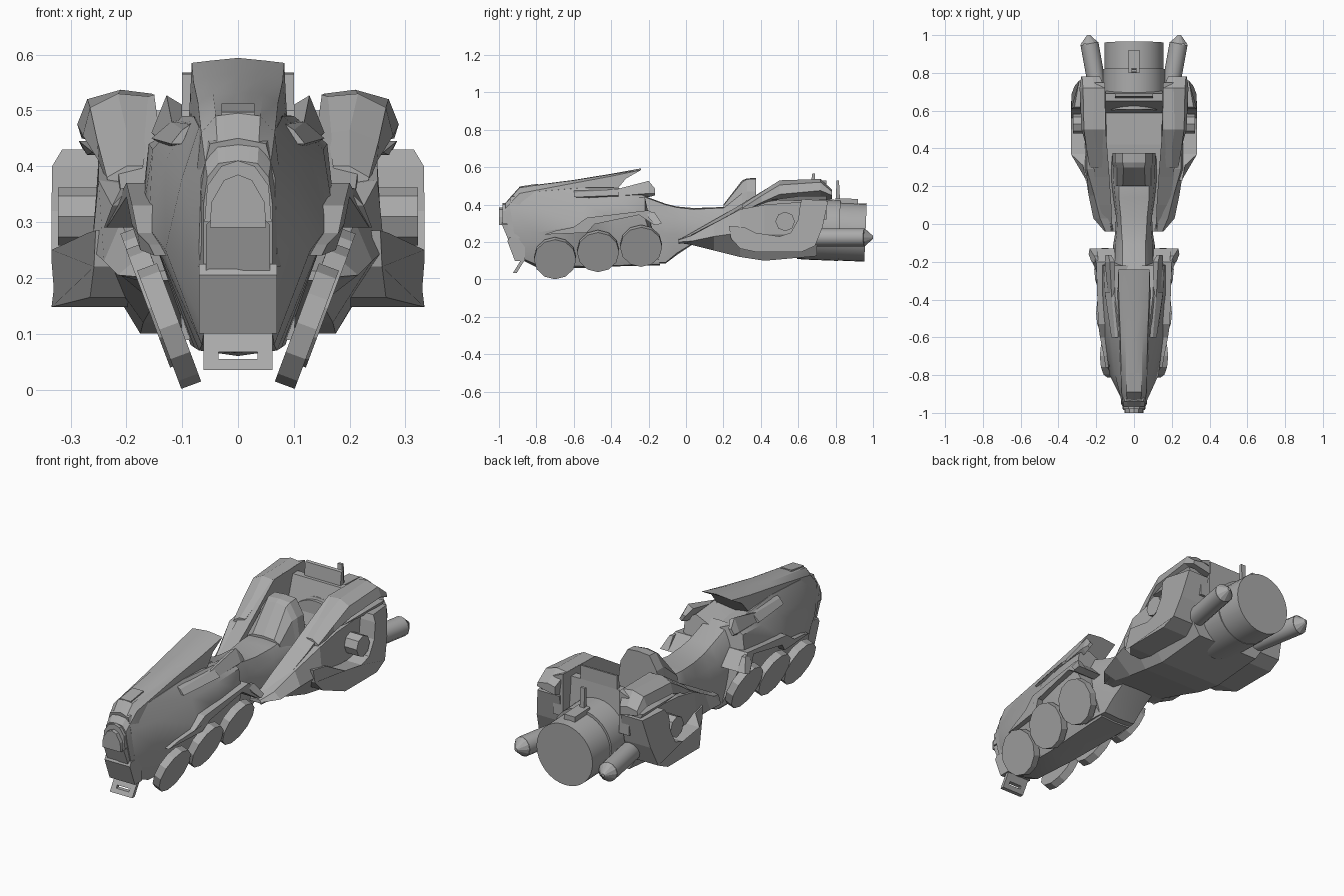
import bpy, bmesh, math
from mathutils import Vector

grey = bpy.data.materials.new("plain grey")
grey.diffuse_color = (0.4, 0.4, 0.4, 1)


def finish(o, name, smooth=False):
    o.name = name
    o.data.materials.append(grey)
    if smooth:
        bpy.ops.object.select_all(action='DESELECT')
        o.select_set(True)
        bpy.context.view_layer.objects.active = o
        bpy.ops.object.shade_smooth_by_angle(angle=math.radians(32))
    return o


def skin(name, rings, smooth=False):
    """Join rings of points into a closed, capped solid."""
    bm = bmesh.new()
    rows = [[bm.verts.new(p) for p in r] for r in rings]
    n = len(rows[0])
    for a, b in zip(rows, rows[1:]):
        for i in range(n):
            j = (i + 1) % n
            bm.faces.new((a[i], a[j], b[j], b[i]))
    bm.faces.new(rows[0])
    bm.faces.new(rows[-1])
    bmesh.ops.recalc_face_normals(bm, faces=bm.faces)
    me = bpy.data.meshes.new(name)
    bm.to_mesh(me)
    bm.free()
    o = bpy.data.objects.new(name, me)
    bpy.context.collection.objects.link(o)
    return finish(o, name, smooth)


def loft(name, sections, smooth=False):
    """Symmetric hull: each section is y plus half outline (x, z[, dy]), top centre to bottom centre."""
    rings = []
    for y, pts in sections:
        right = [(p[0], y + (p[2] if len(p) > 2 else 0), p[1]) for p in pts]
        rings.append(right + [(-x, b, z) for x, b, z in reversed(right[1:-1])])
    return skin(name, rings, smooth)


def side_loft(name, sections, smooth=False):
    for s, tag in ((1, "_right"), (-1, "_left")):
        skin(name + tag, [[(s * x, y, z) for x, z in pts] for y, pts in sections], smooth)


def plate(name, pts, x0, x1):
    return skin(name, [[(x0, p[0], p[1]) for p in pts], [(x1, p[0], p[1]) for p in pts]])


def side_plate(name, pts, x0):
    """Side profile (y, z, outer x), mirrored to both sides."""
    for s, tag in ((1, "_right"), (-1, "_left")):
        skin(name + tag, [[(s * x0, y, z) for y, z, x in pts], [(s * x, y, z) for y, z, x in pts]])


def rod(name, a, b, r, sides, r2=None, smooth=False):
    a, b = Vector(a), Vector(b)
    q = (b - a).to_track_quat('Z', 'Y')
    bpy.ops.mesh.primitive_cone_add(vertices=sides, radius1=r, radius2=r if r2 is None else r2,
                                    depth=(b - a).length, location=(a + b) / 2, rotation=q.to_euler())
    return finish(bpy.context.object, name, smooth)


# front hull with sloping flanks
loft("front_hull", [
    (-.94, [(0, .45, .01), (.05, .44), (.066, .38), (.07, .25, .02), (.06, .11, .07), (0, .10, .07)]),
    (-.80, [(0, .49), (.07, .47), (.10, .38), (.13, .25), (.065, .08), (0, .065)]),
    (-.55, [(0, .50), (.08, .49), (.13, .41), (.16, .29), (.07, .07), (0, .06)]),
    (-.38, [(0, .46), (.10, .49), (.153, .43), (.17, .32), (.078, .075), (0, .07)]),
    (-.22, [(0, .43), (.10, .475), (.16, .44), (.172, .33), (.085, .08, .08), (0, .075, .08)]),
], True)

# raised hood overhanging the cockpit
loft("hood", [
    (-.965, [(0, .41), (.035, .405), (.055, .38), (.062, .33), (.062, .22, .03), (0, .22, .03)]),
    (-.89, [(0, .495), (.04, .49), (.066, .46), (.073, .40), (.076, .22), (0, .22)]),
    (-.60, [(0, .532), (.045, .53), (.072, .515), (.08, .46), (.085, .30), (0, .30)]),
    (-.40, [(0, .565), (.05, .562), (.08, .552), (.085, .50), (.09, .38), (0, .38)]),
    (-.24, [(0, .594), (.05, .589), (.083, .585), (.085, .54, -.08), (.09, .45, -.155), (0, .45, -.155)]),
], True)
plate("hood_lamp", [(-.89, .47), (-.89, .497), (-.79, .512), (-.79, .48)], -.03, .03)

# nose: stepped chevrons, grille, lower box and slotted bumper
loft("nose_chevron_back", [(y, [(0, .41), (.03, .40), (.055, .365), (.06, .30), (0, .30)]) for y in (-.98, -.90)])
loft("nose_chevron_front", [(y, [(0, .385), (.025, .375), (.048, .335), (.05, .29), (0, .29)]) for y in (-1.0, -.92)])
loft("grille", [(-.985, [(0, .345), (.02, .335), (.057, .295), (.057, .20, .04), (0, .20, .04)]),
                (-.90, [(0, .345), (.02, .335), (.057, .295), (.057, .20), (0, .20)])])
plate("nose_box", [(-.955, .205), (-.945, .225), (-.86, .225), (-.86, .10), (-.915, .10)], -.07, .07)


def bumper_bar(name, t0, t1, x0, x1):
    at = lambda t, d: (-.885 - .04 * t + d, .10 - .065 * t)
    plate(name, [at(t0, 0), at(t1, 0), at(t1, .02), at(t0, .02)], x0, x1)


bumper_bar("bumper_top", 0, .5, -.062, .062)
bumper_bar("bumper_bottom", .7, 1, -.062, .062)
for s in (-1, 1):
    bumper_bar("bumper_end", .5, .7, s * .035, s * .062)

# six leaning wheels
for i, (y, x, z) in enumerate([(-.70, .128, .112), (-.47, .148, .15), (-.24, .158, .178)]):
    for s in (1, -1):
        ax = Vector((s * .936, 0, -.35))
        c = Vector((s * x, y, z))
        rod(f"wheel_{i + 1}", c - ax * .024, c + ax * .014, .113, 12)

# fenders, scoops and cockpit rim tips
side_plate("fender", [(-.76, .24, .15), (-.70, .26, .16), (-.60, .28, .18), (-.53, .33, .19), (-.20, .37, .20),
                      (-.13, .30, .235), (-.17, .29, .235), (-.25, .345, .20), (-.49, .295, .19), (-.53, .25, .175)], .09)
side_plate("handle_guard", [(-.21, .365, .19), (-.17, .36, .21), (-.13, .30, .235), (-.16, .29, .24), (-.2, .33, .225)], .19)
side_loft("scoop", [
    (-.60, [(.085, .475), (.10, .465), (.12, .44), (.10, .44)]),
    (-.36, [(.08, .485), (.12, .48), (.155, .45), (.12, .43)]),
])
side_loft("cockpit_rim", [
    (-.45, [(.10, .46), (.115, .462), (.13, .44), (.11, .43)]),
    (-.20, [(.10, .51), (.128, .527), (.155, .46), (.135, .44)]),
    (-.165, [(.12, .48), (.135, .485), (.152, .46), (.14, .45)]),
])

# saddle and waist
loft("waist", [
    (-.26, [(0, .46), (.06, .455), (.10, .40), (.11, .25), (.10, .09), (0, .08)]),
    (-.11, [(0, .405), (.06, .40), (.10, .33), (.11, .24), (.09, .09), (0, .085)]),
    (-.05, [(0, .39), (.065, .385), (.092, .32), (.10, .24), (.09, .14), (0, .13)]),
    (.04, [(0, .382), (.07, .375), (.087, .31), (.095, .25), (.09, .195), (0, .19)]),
    (.14, [(0, .385), (.08, .38), (.10, .33), (.11, .25), (.10, .18), (0, .18)]),
    (.24, [(0, .39), (.08, .385), (.11, .35), (.12, .28), (.12, .16), (0, .16)]),
    (.36, [(0, .36), (.08, .36), (.11, .34), (.12, .28), (.12, .16), (0, .16)]),
], True)

# arched backrest
loft("backrest", [
    (.20, [(0, .40), (.06, .395), (.09, .38), (.105, .33), (0, .30)]),
    (.30, [(0, .53), (.055, .52), (.09, .46), (.11, .35), (0, .30)]),
    (.325, [(0, .54), (.06, .535), (.10, .47), (.115, .35), (0, .30)]),
    (.375, [(0, .543), (.06, .538), (.10, .47), (.115, .35), (0, .30)]),
])

# rear hull with sunken deck
loft("rear_hull", [
    (-.04, [(0, .21), (.11, .21), (.12, .215), (.15, .21), (.155, .20), (.12, .195), (0, .195)]),
    (.03, [(0, .22), (.12, .22), (.13, .24), (.18, .235), (.215, .205), (.14, .185), (0, .185)]),
    (.15, [(0, .25), (.13, .25), (.14, .29), (.21, .30), (.24, .23), (.15, .155), (0, .155)]),
    (.29, [(0, .29), (.14, .29), (.15, .36), (.25, .375), (.262, .25), (.17, .12), (0, .12)]),
    (.42, [(0, .30), (.145, .30), (.155, .40), (.25, .40), (.26, .24), (.175, .10), (0, .10)]),
    (.70, [(0, .30), (.15, .30), (.155, .42), (.25, .42), (.25, .24), (.175, .125), (0, .125)]),
])

# rising arms beside the seat and deck
side_loft("arm", [(y, [(a, b), (c, b), (c, t - .02), (a, t)]) for y, a, c, b, t in [
    (-.04, .115, .155, .195, .21), (.10, .12, .19, .20, .29), (.25, .13, .21, .25, .375),
    (.38, .14, .22, .30, .455), (.50, .15, .22, .30, .528), (.75, .155, .21, .32, .53)]])

# shoulder armour and slats below it
side_loft("shoulder", [
    (.30, [(.18, .36), (.23, .36), (.235, .38), (.20, .40), (.17, .40)]),
    (.40, [(.18, .39), (.25, .41), (.252, .445), (.20, .465), (.16, .46)]),
    (.50, [(.17, .40), (.278, .455), (.265, .505), (.215, .53), (.16, .525)]),
    (.72, [(.17, .42), (.288, .475), (.27, .52), (.21, .537), (.155, .53)]),
    (.78, [(.18, .43), (.28, .45), (.275, .47), (.22, .48), (.18, .47)]),
])
side_plate("slat", [(.45, .425, .26), (.60, .445, .285), (.75, .445, .285), (.75, .425, .275), (.60, .42, .27)], .20)

# U-shaped outer frames with hubs
side_plate("outer_frame", [(.23, .285, .255), (.24, .22, .258), (.29, .165, .265), (.37, .148, .334), (.62, .148, .334),
                           (.69, .18, .33), (.73, .28, .315), (.76, .42, .29), (.62, .43, .315), (.61, .40, .333),
                           (.60, .32, .334), (.56, .25, .334), (.50, .23, .334), (.37, .25, .334), (.31, .28, .27)], .17)
for s in (1, -1):
    rod("hub", (s * .22, .53, .31), (s * .322, .53, .31), .052, 8)
    # slim side exhausts with pointed tips
    rod("side_exhaust", (s * .175, .62, .225), (s * .236, .955, .225), .048, 12, smooth=True)
    rod("side_exhaust_tip", (s * .236, .955, .225), (s * .241, 1.0, .225), .048, 12, .008)

# main engine, collar and top details
rod("engine", (0, .60, .265), (0, .96, .25), .155, 32, smooth=True)
rod("engine_collar", (0, .62, .27), (0, .82, .262), .163, 32, smooth=True)
plate("engine_box", [(.80, .38), (.80, .435), (.92, .43), (.92, .38)], -.03, .03)
plate("engine_fin", [(.80, .40), (.805, .53), (.818, .53), (.825, .40)], -.012, .012)

# slanted wall behind the deck with a raised lip
plate("rear_wall", [(.58, .28), (.65, .50), (.69, .50), (.71, .28)], -.152, .152)
plate("rear_lip", [(.665, .49), (.675, .565), (.69, .568), (.69, .49)], -.10, .10)
